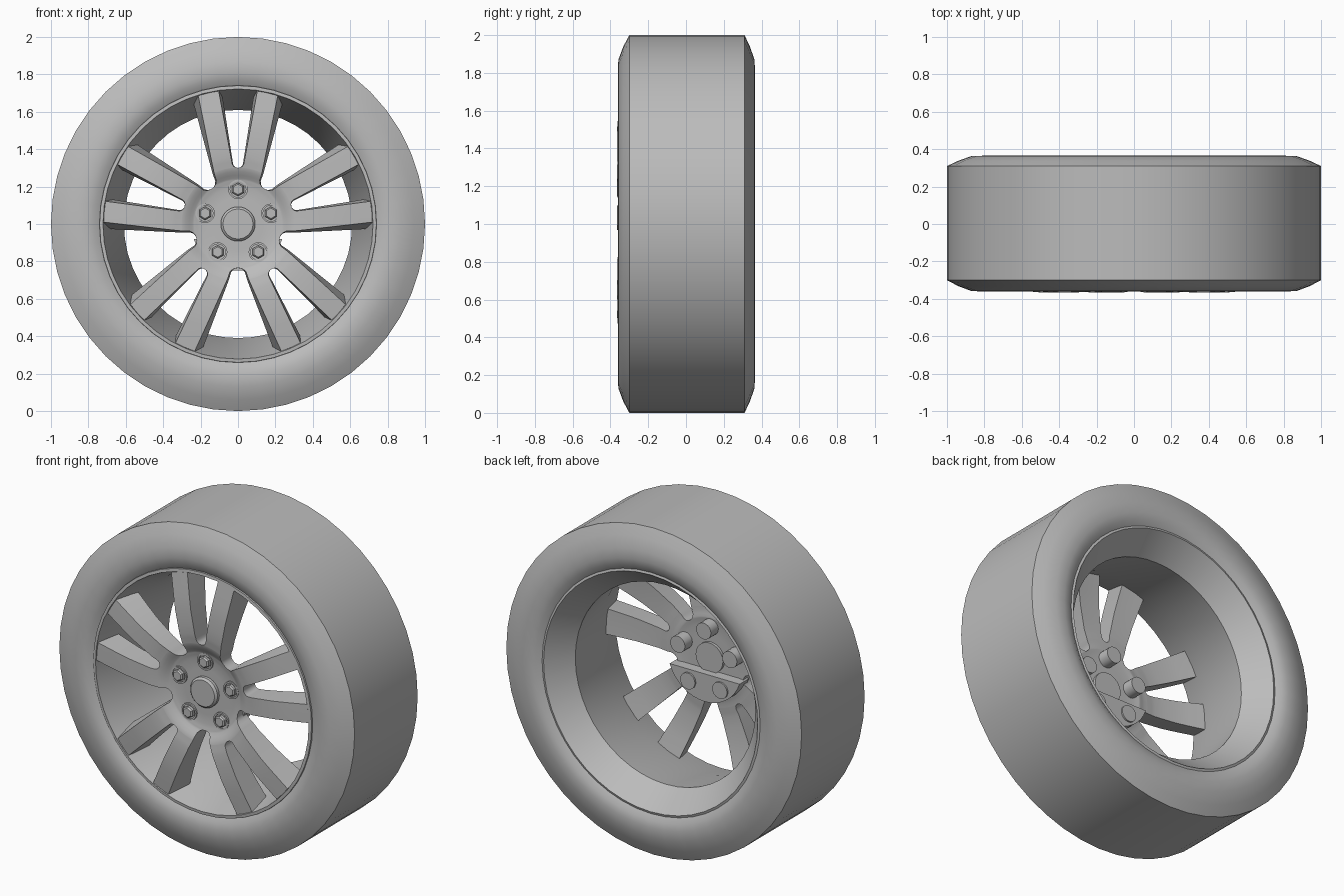
import bpy, bmesh
from math import sin, cos, asin, sqrt, radians, pi
from mathutils import Matrix, Vector

cube = bpy.data.objects.get("Cube")
if cube:
    bpy.data.objects.remove(cube, do_unlink=True)

grey = bpy.data.materials.new("plain_grey")
grey.use_nodes = True
grey.diffuse_color = (0.5, 0.5, 0.5, 1)
grey.node_tree.nodes["Principled BSDF"].inputs["Base Color"].default_value = (0.5, 0.5, 0.5, 1)

CENTRE = Vector((0, 0, 1))


def finish(name, bm, angle=30):
    bmesh.ops.remove_doubles(bm, verts=bm.verts, dist=0.0005)
    bmesh.ops.recalc_face_normals(bm, faces=bm.faces)
    mesh = bpy.data.meshes.new(name)
    bm.to_mesh(mesh)
    bm.free()
    ob = bpy.data.objects.new(name, mesh)
    bpy.context.collection.objects.link(ob)
    ob.location = CENTRE
    mesh.materials.append(grey)
    bpy.ops.object.select_all(action='DESELECT')
    ob.select_set(True)
    bpy.context.view_layer.objects.active = ob
    bpy.ops.object.shade_smooth_by_angle(angle=radians(angle))
    return ob


def lathe(name, profile, steps=48, closed=False, offset=(0, 0), angle=30):
    """Turn (radius, y) points round the axle."""
    bm = bmesh.new()
    verts = [bm.verts.new((0, y, r)) for r, y in profile]
    edges = [bm.edges.new(p) for p in zip(verts, verts[1:])]
    if closed:
        edges.append(bm.edges.new((verts[-1], verts[0])))
    bmesh.ops.spin(bm, geom=verts + edges, cent=(0, 0, 0), axis=(0, 1, 0),
                   angle=2 * pi, steps=steps, use_merge=True)
    bmesh.ops.translate(bm, verts=bm.verts, vec=(offset[0], 0, offset[1]))
    return finish(name, bm, angle)


# Tyre with bevelled shoulders and rounded side walls
lathe("tyre", [(0.74, -0.335), (0.77, -0.352), (0.81, -0.361), (0.87, -0.358),
               (0.94, -0.332), (1.0, -0.30), (1.0, 0.31), (0.94, 0.338),
               (0.87, 0.363), (0.81, 0.365), (0.77, 0.357), (0.735, 0.335)],
      closed=True, angle=40)

# Rim barrel: narrow lip, tapering bore, flared back
lathe("rim", [(0.745, -0.30), (0.74, -0.345), (0.722, -0.347), (0.715, -0.32),
              (0.66, -0.12), (0.61, 0.20), (0.725, 0.342), (0.745, 0.335)],
      closed=True, angle=25)


# Spoke wheel: one half sector, mirrored and turned five times
def gap_angle(r, start, w0, w1):
    d = r - start
    if d <= 0:
        return 0
    if d < w0:
        t = sqrt(w0 ** 2 - (w0 - d) ** 2)
    else:
        t = w0 + (w1 - w0) * (d - w0) / (0.70 - start - w0)
    return asin(t / r)


def ramp(r, stops):
    for (r0, a), (r1, b) in zip(stops, stops[1:]):
        if r <= r1:
            k = max(0, (r - r0) / (r1 - r0))
            return a + (b - a) * k
    return stops[-1][1]


FRONT = [(0.2, -0.312), (0.24, -0.322), (0.29, -0.352), (0.36, -0.364),
         (0.52, -0.366), (0.72, -0.342)]
DEPTH = [(0.2, 0.07), (0.3, 0.11), (0.72, 0.15)]
RADII = [0.05, 0.14, 0.20, 0.22, 0.235, 0.238, 0.245, 0.26, 0.28, 0.30, 0.303,
         0.31, 0.32, 0.335, 0.36, 0.42, 0.50, 0.58, 0.65, 0.718]
COLS = 4


def spoke_half(bm, sector, sign):
    def layer(back):
        rows = []
        for r in RADII:
            y = ramp(r, FRONT) + (ramp(r, DEPTH) if back else 0)
            slim = 0.85 if back else 1
            a0 = gap_angle(r, 0.30, 0.033, 0.10) * slim
            a1 = radians(36) - gap_angle(r, 0.235, 0.05, 0.224) * slim
            row = []
            for c in range(COLS + 1):
                a = sector + sign * (a0 + (a1 - a0) * c / COLS)
                row.append(bm.verts.new((r * sin(a), y, r * cos(a))))
            rows.append(row)
        return rows

    front, back = layer(False), layer(True)
    for i in range(len(RADII) - 1):
        for c in range(COLS):
            for g in (front, back):
                bm.faces.new((g[i][c], g[i + 1][c], g[i + 1][c + 1], g[i][c + 1]))
        for c, start in ((0, 0.30), (COLS, 0.235)):
            if RADII[i + 1] > start:
                bm.faces.new((front[i][c], front[i + 1][c], back[i + 1][c], back[i][c]))
    for i in (0, -1):
        for c in range(COLS):
            bm.faces.new((front[i][c], front[i][c + 1], back[i][c + 1], back[i][c]))


bm = bmesh.new()
for k in range(5):
    for sign in (1, -1):
        spoke_half(bm, k * 2 * pi / 5, sign)
finish("spokes", bm, 35)

# Centre cap, showing front and back
lathe("centre_cap", [(0, -0.342), (0.08, -0.342), (0.092, -0.33),
                     (0.092, -0.225), (0, -0.225)], steps=32)

# Five wheel bolts: collar, hexagon head and shank
for k in range(5):
    a = k * 2 * pi / 5
    pos = (0.185 * sin(a), 0.185 * cos(a))
    lathe("bolt_collar", [(0.042, -0.31), (0.042, -0.322), (0.052, -0.322), (0.052, -0.31)],
          steps=20, offset=pos)
    lathe("bolt_head", [(0, -0.338), (0.028, -0.338), (0.036, -0.33), (0.036, -0.30)],
          steps=6, offset=pos, angle=10)
    lathe("bolt_shank", [(0.05, -0.27), (0.05, -0.17), (0, -0.17)], steps=20, offset=pos)

# Half-round block behind the lower hub
bm = bmesh.new()
half = asin(0.08 / 0.25)
arc = [pi + half + (pi - 2 * half) * i / 16 for i in range(17)]
face = bm.faces.new([bm.verts.new((0.25 * cos(a), -0.27, 0.25 * sin(a))) for a in arc])
ext = bmesh.ops.extrude_face_region(bm, geom=[face])
bmesh.ops.translate(bm, vec=(0, 0.09, 0),
                    verts=[v for v in ext["geom"] if isinstance(v, bmesh.types.BMVert)])
finish("hub_block", bm)
